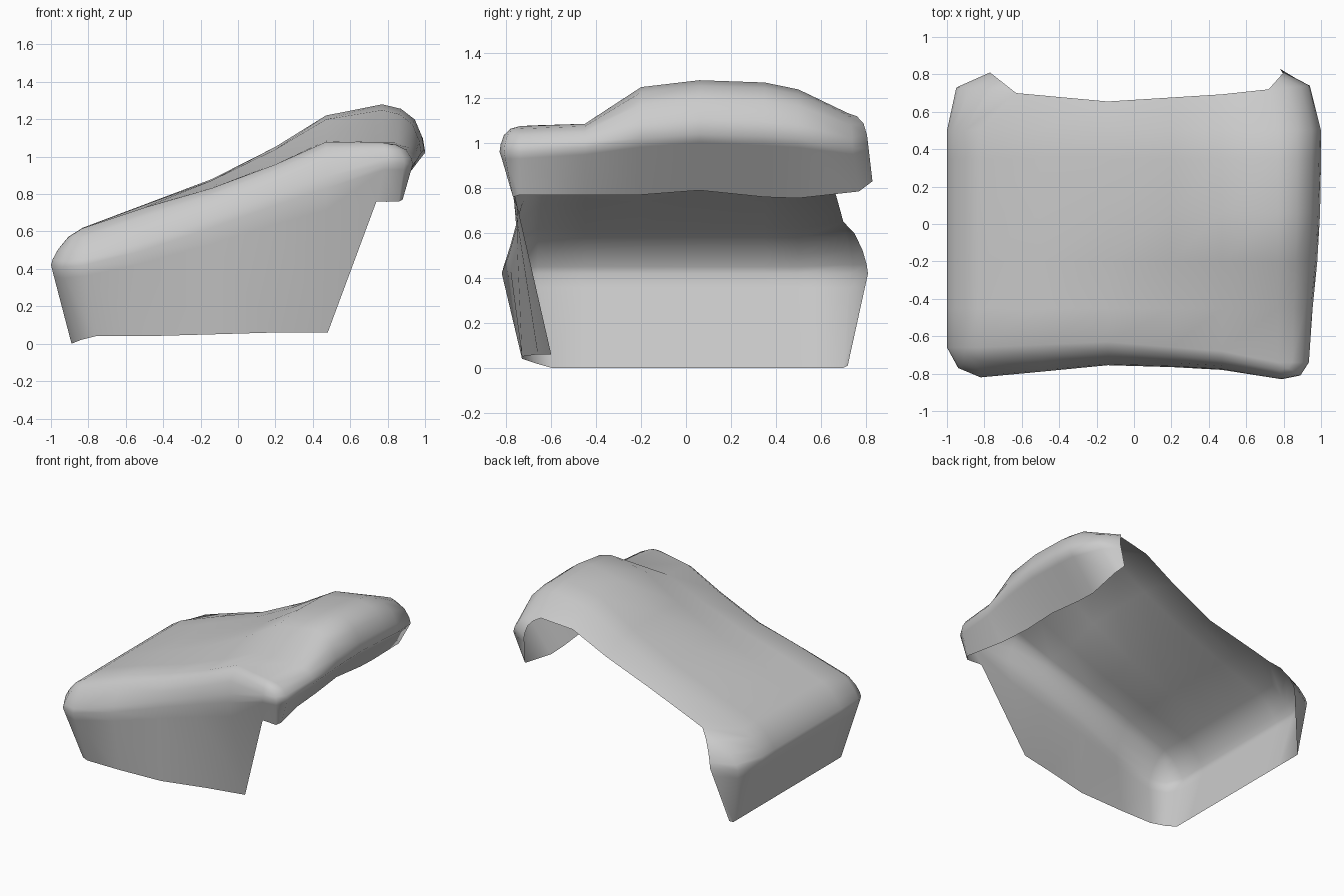
import bpy
import bmesh
from mathutils import Vector

if "Cube" in bpy.data.objects:
    bpy.data.objects.remove(bpy.data.objects["Cube"], do_unlink=True)

# One plain cloth colour
cloth = bpy.data.materials.new("cloth_grey")
cloth.use_nodes = True
cloth.diffuse_color = (0.6, 0.6, 0.6, 1)
cloth.node_tree.nodes["Principled BSDF"].inputs["Base Color"].default_value = cloth.diffuse_color


def along(table, value):
    """Read a height or depth off a profile of (position, amount) points."""
    for (start, low), (end, high) in zip(table, table[1:]):
        if value <= end:
            return low + (high - low) * (value - start) / (end - start)
    return table[-1][1]


# Profile of the sheet from the low end to the padded high end
slope = [(-0.83, 0.62), (-0.14, 0.88), (0.05, 0.97), (0.25, 1.08),
         (0.47, 1.22), (0.68, 1.28), (0.8, 1.28)]
columns = [-0.83, -0.5, -0.14, 0.2, 0.47, 0.77]
rows = [-0.65, -0.45, -0.2, 0.06, 0.35, 0.5]
droop = [0.2, 0.19, 0.03, 0, 0.01, 0.04, 0.11]
front_edge = [(-0.83, -0.66), (-0.14, -0.63), (0.47, -0.68), (0.77, -0.74)]
back_edge = [(-0.63, 0.7), (-0.14, 0.655), (0.5, 0.695), (0.72, 0.72)]
last = len(columns) - 1
back = len(rows)


def crown(column, row):
    """Point on the top of the sheet, before it rolls over the sides."""
    x = columns[column]
    if row == back:
        x = min(max(x, back_edge[0][0]), back_edge[-1][0])
        y = along(back_edge, x)
    else:
        y = along(front_edge, x) if row == 0 else rows[row]
    weight = ((x + 1) / 1.75) ** 2
    sag = 0.04 if row == back else 0
    return Vector((x, y, along(slope, x) - droop[row] * weight - sag))


# Stations around the skirt: (crown point, widest point, hem point)
skirt = []


def station(column, row, bulge, hem):
    skirt.append((crown(column, row), Vector(bulge), Vector(hem)))


# Low end: back corner, straight side, front corner
station(0, back, (-0.77, 0.81, 0.42), (-0.87, 0.72, 0.01))
station(0, back, (-0.95, 0.73, 0.42), (-0.89, 0.7, 0))
for row in reversed(range(back)):
    y = crown(0, row).y
    station(0, row, (-1, y, 0.42), (-0.89, max(y, -0.6), 0))
station(0, 0, (-0.94, -0.77, 0.41), (-0.84, -0.67, 0.02))

# Front side, cut away under the high end
front_bulge = [(-0.82, -0.82, 0.42), (-0.5, -0.79, 0.5), (-0.14, -0.755, 0.62),
               (0.2, -0.765, 0.74), (0.47, -0.78, 0.83), (0.79, -0.83, 0.96)]
front_hem = [(-0.76, -0.73, 0.04), (-0.5, -0.73, 0.04), (-0.14, -0.73, 0.05),
             (0.2, -0.66, 0.06), (0.48, -0.6, 0.06), (0.74, -0.76, 0.76)]
for column in range(last + 1):
    station(column, 0, front_bulge[column], front_hem[column])

# High end: front corner, short side tucked inward, back corner
station(last, 0, (0.89, -0.81, 0.96), (0.86, -0.77, 0.76))
side_x = [0.935, 0.955, 0.98, 0.995, 1, 1]
side_z = [0.96, 0.98, 1.02, 1.04, 1.03, 1.02]
hem_x = [0.88, 0.82, 0.8, 0.79, 0.79, 0.79]
hem_z = [0.77, 0.77, 0.77, 0.79, 0.76, 0.755]
for row in range(back):
    y = crown(last, row).y
    station(last, row, (side_x[row], y, side_z[row]), (hem_x[row], y, hem_z[row]))
station(last, back, (0.94, 0.74, 0.98), (0.82, 0.77, 0.785))
station(last, back, (0.8, 0.81, 1), (0.78, 0.83, 0.83))


def skirt_line(top, side, hem):
    """Roll from crown to widest point, then straight down to the hem.
    The padded high end rolls more fully than the thin low end."""
    full = (top.x - columns[0]) / (columns[-1] - columns[0])
    line = [top]
    for out, flat, plump in ((0.45, 0.24, 0.1), (0.78, 0.58, 0.34), (0.95, 0.85, 0.72)):
        point = top.lerp(side, out)
        down = flat + (plump - flat) * full
        point.z = top.z + (side.z - top.z) * down
        line.append(point)
    return line + [side, side.lerp(hem, 0.15), hem]


def add_patch(mesh, lines):
    """Join neighbouring lines of points with quads."""
    grid = [[mesh.verts.new(point) for point in line] for line in lines]
    for first, second in zip(grid, grid[1:]):
        for k in range(len(first) - 1):
            mesh.faces.new((first[k], first[k + 1], second[k + 1], second[k]))


# Draped cover: top sheet plus rolled skirt, merged into one open surface
mesh = bmesh.new()
add_patch(mesh, [[crown(column, row) for row in range(back + 1)]
                 for column in range(last + 1)])
add_patch(mesh, [skirt_line(*points) for points in skirt])
bmesh.ops.remove_doubles(mesh, verts=mesh.verts, dist=0.0005)
bmesh.ops.recalc_face_normals(mesh, faces=mesh.faces)
if sum(face.normal.z * face.calc_area() for face in mesh.faces) < 0:
    bmesh.ops.reverse_faces(mesh, faces=mesh.faces)
for face in mesh.faces:
    face.smooth = True

data = bpy.data.meshes.new("draped_cover")
mesh.to_mesh(data)
mesh.free()
data.materials.append(cloth)
cover = bpy.data.objects.new("draped_cover", data)
bpy.context.collection.objects.link(cover)
